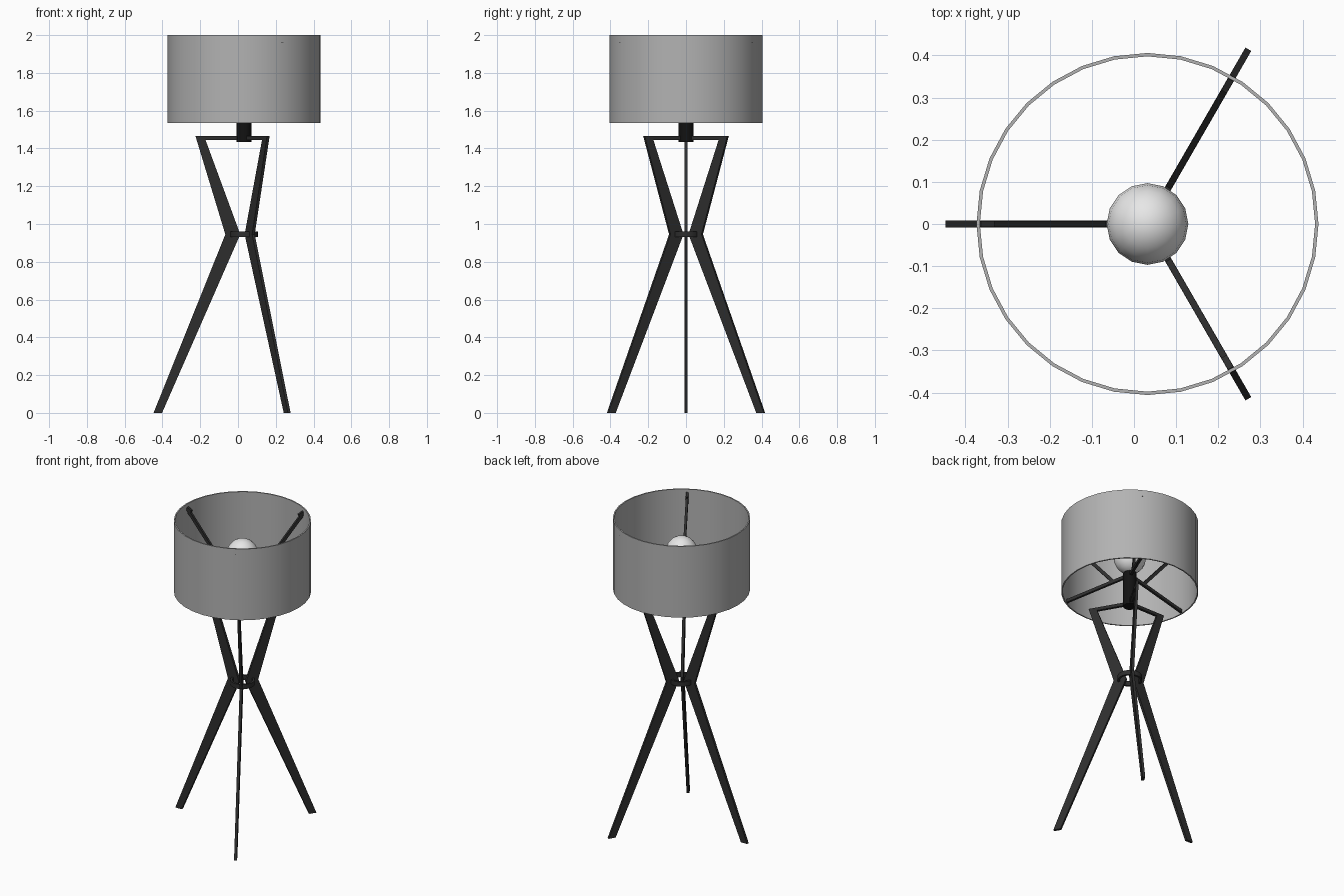
import bpy, bmesh, math
from mathutils import Vector, Matrix

if "Cube" in bpy.data.objects:
    bpy.data.objects.remove(bpy.data.objects["Cube"])

CX = 0.032                      # lamp axis
ANGLES = (180, 60, -60)         # leg directions


def material(name, v):
    m = bpy.data.materials.new(name)
    m.diffuse_color = (v, v, v, 1)
    m.use_nodes = True
    m.node_tree.nodes["Principled BSDF"].inputs["Base Color"].default_value = m.diffuse_color
    return m


BLACK_WOOD = material("charcoal", 0.027)
SOCKET = material("socket_black", 0.006)
SHADE = material("shade_grey", 0.45)
BULB = material("bulb_white", 0.8)


def finish(bm, name, mat, smooth=True):
    bmesh.ops.recalc_face_normals(bm, faces=bm.faces[:])
    me = bpy.data.meshes.new(name)
    bm.to_mesh(me)
    bm.free()
    ob = bpy.data.objects.new(name, me)
    bpy.context.collection.objects.link(ob)
    me.materials.append(mat)
    if smooth:
        bpy.ops.object.select_all(action='DESELECT')
        bpy.context.view_layer.objects.active = ob
        ob.select_set(True)
        bpy.ops.object.shade_smooth_by_angle(angle=math.radians(35))
    return ob


def plate(name, outline, width, angle, mat):
    """Extrude a (radius, height) outline sideways and turn it about the axis."""
    bm = bmesh.new()
    f = bm.faces.new([bm.verts.new((r, -width / 2, z)) for r, z in outline])
    ext = bmesh.ops.extrude_face_region(bm, geom=[f])
    moved = [g for g in ext['geom'] if isinstance(g, bmesh.types.BMVert)]
    bmesh.ops.translate(bm, verts=moved, vec=(0, width, 0))
    bmesh.ops.transform(bm, verts=bm.verts[:], matrix=Matrix.Translation((CX, 0, 0))
                        @ Matrix.Rotation(math.radians(angle), 4, 'Z'))
    return finish(bm, name, mat, smooth=False)


def bar(name, a, b, thick, width, angle, mat):
    """Straight bar between two (radius, height) points."""
    a, b = Vector(a), Vector(b)
    d = (b - a).normalized()
    n = Vector((-d.y, d.x)) * thick / 2
    return plate(name, [a - n, b - n, b + n, a + n], width, angle, mat)


def lathe(name, profile, segs, mat, closed=False):
    """Revolve a (radius, height) profile about the lamp axis."""
    bm = bmesh.new()
    rings = []
    for r, z in profile:
        if r == 0:
            rings.append([bm.verts.new((CX, 0, z))] * segs)
        else:
            rings.append([bm.verts.new((CX + r * math.cos(2 * math.pi * i / segs),
                                        r * math.sin(2 * math.pi * i / segs), z))
                          for i in range(segs)])
    pairs = list(zip(rings, rings[1:]))
    if closed:
        pairs.append((rings[-1], rings[0]))
    for p, q in pairs:
        for i in range(segs):
            j = (i + 1) % segs
            corners = list(dict.fromkeys((p[i], p[j], q[j], q[i])))
            bm.faces.new(corners)
    return finish(bm, name, mat)


# Bent tripod legs with top rails, and forked brackets holding the shade
leg_outline = [(0.434, 0), (0.479, 0), (0.099, 0.945), (0.257, 1.465),
               (0.0, 1.465), (0.0, 1.445), (0.204, 1.445), (0.02, 0.945)]
for k, ang in enumerate(ANGLES, 1):
    plate(f"leg_{k}", leg_outline, 0.016, ang, BLACK_WOOD)
    bar(f"bracket_stem_{k}", (0.02, 1.645), (0.11, 1.622), 0.02, 0.015, ang, BLACK_WOOD)
    bar(f"bracket_lower_{k}", (0.10, 1.625), (0.40, 1.548), 0.02, 0.015, ang, BLACK_WOOD)
    bar(f"bracket_upper_{k}", (0.10, 1.62), (0.385, 1.953), 0.02, 0.015, ang, BLACK_WOOD)
    bar(f"bracket_tip_{k}", (0.368, 1.955), (0.40, 1.97), 0.024, 0.015, ang, BLACK_WOOD)

# Ring tying the legs together at the waist
lathe("waist_ring", [(0.06, 0.93), (0.073, 0.93), (0.073, 0.96), (0.06, 0.96)],
      24, BLACK_WOOD, closed=True)

# Bulb holder
lathe("socket", [(0, 1.435), (0.04, 1.435), (0.04, 1.66), (0, 1.66)], 16, SOCKET)

# Round bulb
N = 10
lathe("bulb", [(0.097 * math.sin(math.pi * i / N) if 0 < i < N else 0,
                1.77 - 0.105 * math.cos(math.pi * i / N)) for i in range(N + 1)], 16, BULB)

# Open drum shade
lathe("shade", [(0.398, 1.535), (0.406, 1.535), (0.406, 2.0), (0.398, 2.0)],
      32, SHADE, closed=True)
